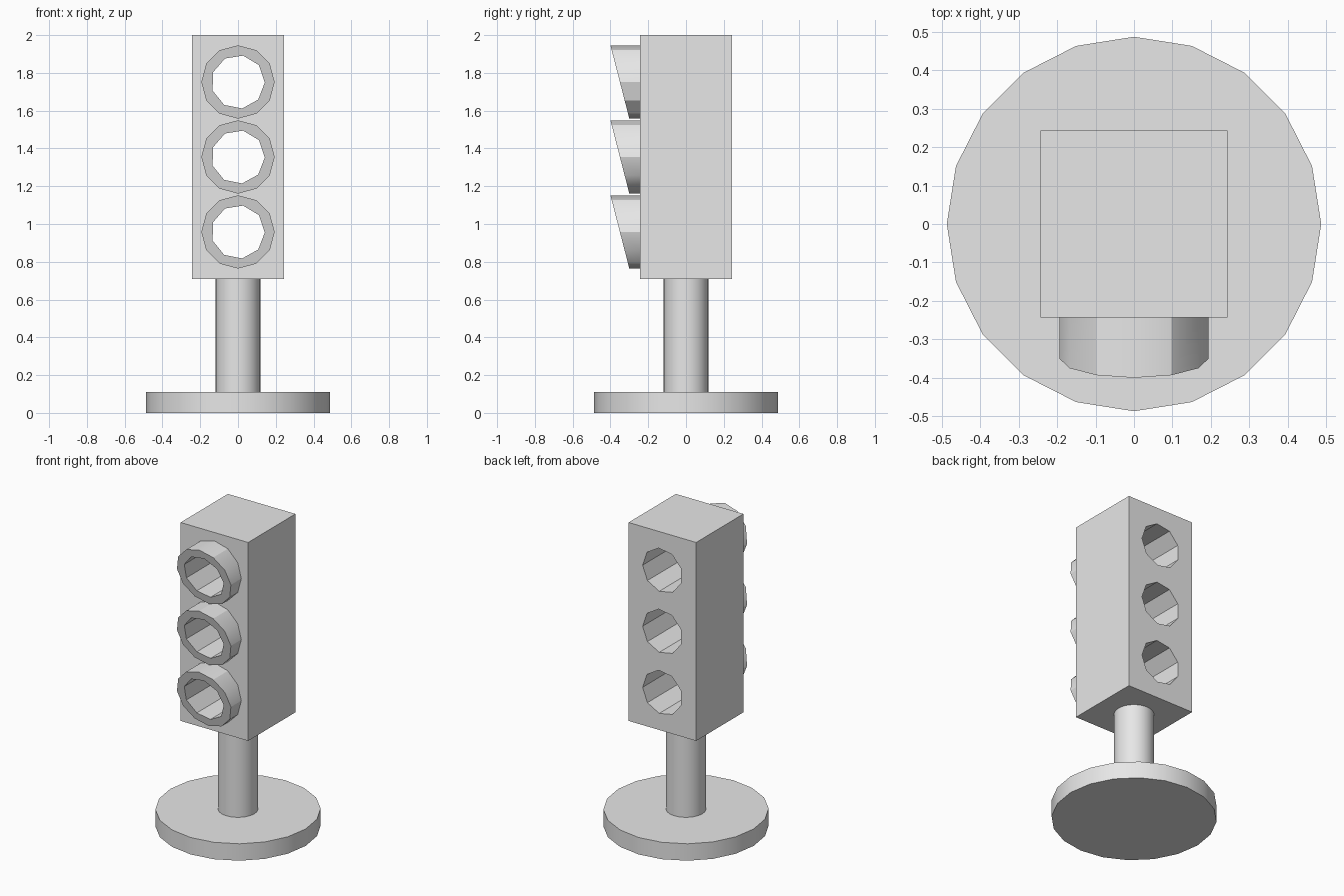
import bpy, bmesh
from math import cos, sin, pi, radians

if "Cube" in bpy.data.objects:
    bpy.data.objects.remove(bpy.data.objects["Cube"])

grey = bpy.data.materials.new("plain_grey")
grey.use_nodes = True
grey.diffuse_color = (0.8, 0.8, 0.8, 1)
grey.node_tree.nodes["Principled BSDF"].inputs["Base Color"].default_value = (0.8, 0.8, 0.8, 1)


def select_only(obj):
    bpy.ops.object.select_all(action="DESELECT")
    obj.select_set(True)
    bpy.context.view_layer.objects.active = obj


def add_object(name, bm):
    bmesh.ops.recalc_face_normals(bm, faces=bm.faces)
    mesh = bpy.data.meshes.new(name)
    bm.to_mesh(mesh)
    bm.free()
    mesh.materials.append(grey)
    obj = bpy.data.objects.new(name, mesh)
    bpy.context.collection.objects.link(obj)
    return obj


def prism(bm, sides, radius, place_start, place_end, turn=0.0):
    """Prism whose two end loops are placed by functions of (u, v)."""
    loops = []
    for place in (place_start, place_end):
        loop = []
        for i in range(sides):
            a = turn + 2 * pi * i / sides
            loop.append(bm.verts.new(place(radius * cos(a), radius * sin(a))))
        loops.append(loop)
    for loop in loops:
        bm.faces.new(loop)
    start, end = loops
    for i in range(sides):
        j = (i + 1) % sides
        bm.faces.new((start[i], start[j], end[j], end[i]))


def upright(name, sides, radius, z0, z1):
    bm = bmesh.new()
    prism(bm, sides, radius, lambda u, v: (u, v, z0), lambda u, v: (u, v, z1))
    return add_object(name, bm)


HALF = 0.243
BODY_BOTTOM = 0.71
BASE_TOP = 0.11
VISOR_R = 0.194
LAMPS = {"top": 1.752, "middle": 1.355, "bottom": 0.958}

# Base disc and pole
parts = [upright("base", 20, 0.487, 0, BASE_TOP),
         upright("pole", 32, 0.118, BASE_TOP, BODY_BOTTOM)]

# Lamp housing
bm = bmesh.new()
bmesh.ops.create_cube(bm, size=1)
bmesh.ops.scale(bm, vec=(2 * HALF, 2 * HALF, 2 - BODY_BOTTOM), verts=bm.verts)
bmesh.ops.translate(bm, vec=(0, 0, (2 + BODY_BOTTOM) / 2), verts=bm.verts)
housing = add_object("housing", bm)
parts.append(housing)
drilled = [housing]

# Round visors with slanted front rims
for label, zc in LAMPS.items():
    bm = bmesh.new()
    prism(bm, 12, VISOR_R,
          lambda u, v: (u, -HALF, zc + v),
          lambda u, v: (u, -0.35 - 0.05 * v / VISOR_R, zc + v))
    visor = add_object(label + "_visor", bm)
    parts.append(visor)
    drilled.append(visor)

# Lamp holes drilled right through housing and visors
bm = bmesh.new()
for zc in LAMPS.values():
    prism(bm, 9, 0.142,
          lambda u, v: (u, -1, zc + v),
          lambda u, v: (u, 1, zc + v), turn=radians(-1))
cutter = add_object("hole_cutter", bm)
cutter.hide_render = True
for obj in drilled:
    mod = obj.modifiers.new("lamp_holes", "BOOLEAN")
    mod.operation = "DIFFERENCE"
    mod.solver = "EXACT"
    mod.object = cutter
    select_only(obj)
    bpy.ops.object.modifier_apply(modifier=mod.name)
bpy.data.objects.remove(cutter)

# Smooth round surfaces, crisp edges
for obj in parts:
    select_only(obj)
    bpy.ops.object.shade_smooth_by_angle(angle=radians(30))
